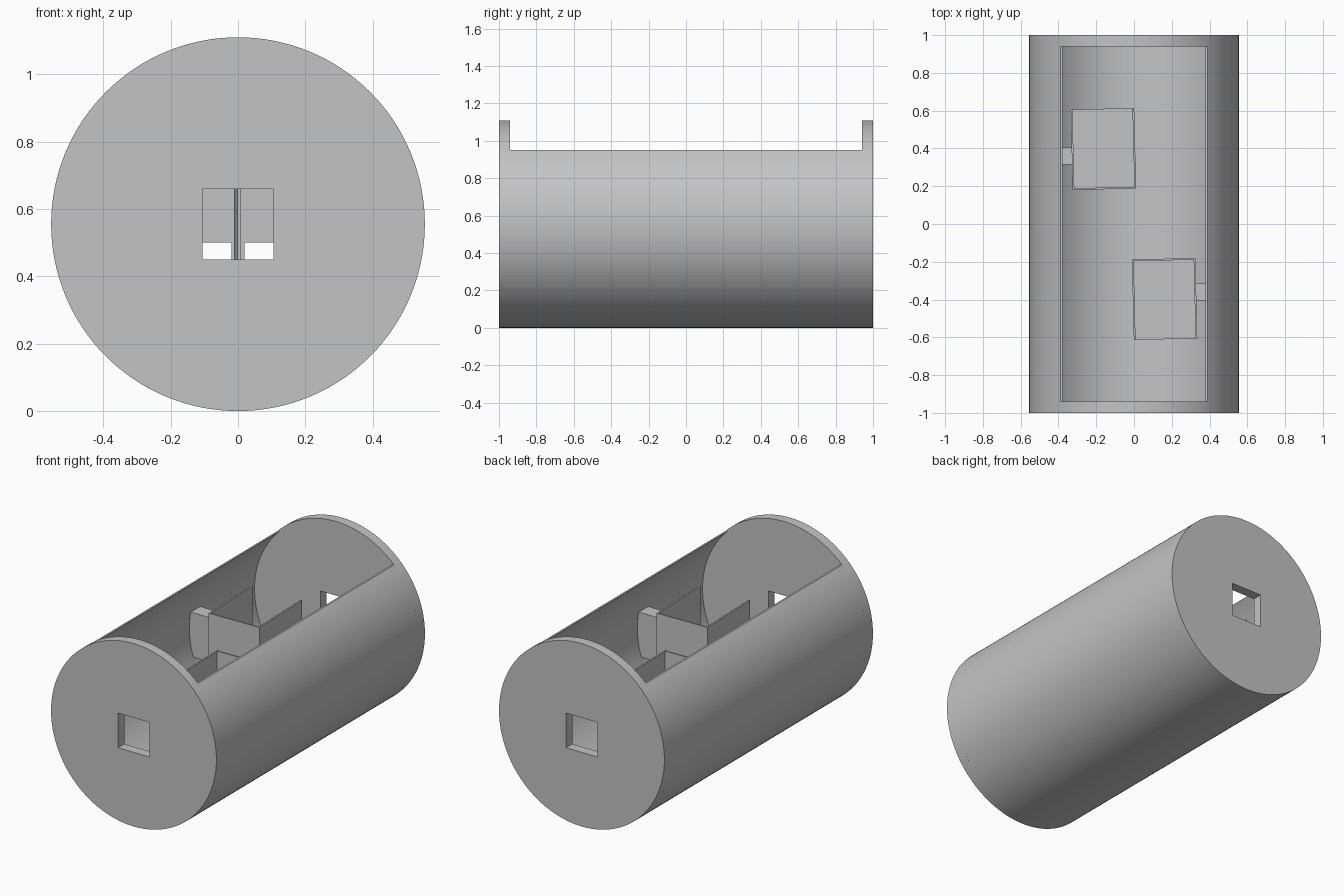
import bpy, bmesh, math
from mathutils import Matrix

if "Cube" in bpy.data.objects:
    bpy.data.objects.remove(bpy.data.objects["Cube"])

R, INNER, MID = 0.555, 0.547, 0.555   # outer radius, inner radius, axis height
CAP = 0.06                            # end disc thickness
RIM = 0.95                            # height of the open top edge

grey = bpy.data.materials.new("plain_grey")
grey.use_nodes = True
grey.diffuse_color = (0.55, 0.55, 0.55, 1)
grey.node_tree.nodes["Principled BSDF"].inputs["Base Color"].default_value = grey.diffuse_color


def arc(radius, a0, a1, steps):
    """Points of an arc round the cylinder axis, in the xz plane."""
    angles = [a0 + (a1 - a0) * i / steps for i in range(steps + 1)]
    return [(radius * math.cos(a), MID + radius * math.sin(a)) for a in angles]


def rect(x0, x1, z0, z1):
    return [(x0, z0), (x1, z0), (x1, z1), (x0, z1)]


def add_slab(bm, loops, y0, y1, matrix=Matrix()):
    """Fill xz outlines (first outside, others holes) and extrude from y0 to y1."""
    part = bmesh.new()
    for loop in loops:
        verts = [part.verts.new((x, y0, z)) for x, z in loop]
        for a, b in zip(verts, verts[1:] + verts[:1]):
            part.edges.new((a, b))
    bmesh.ops.triangle_fill(part, edges=part.edges[:], use_beauty=True)
    moved = bmesh.ops.extrude_face_region(part, geom=part.faces[:], use_keep_orig=True)
    verts = [g for g in moved["geom"] if isinstance(g, bmesh.types.BMVert)]
    bmesh.ops.translate(part, verts=verts, vec=(0, y1 - y0, 0))
    bmesh.ops.recalc_face_normals(part, faces=part.faces[:])
    part.transform(matrix)
    temp = bpy.data.meshes.new("temp")
    part.to_mesh(temp)
    part.free()
    bm.from_mesh(temp)
    bpy.data.meshes.remove(temp)


def finish(name, bm):
    mesh = bpy.data.meshes.new(name)
    bm.to_mesh(mesh)
    bm.free()
    mesh.materials.append(grey)
    obj = bpy.data.objects.new(name, mesh)
    bpy.context.collection.objects.link(obj)
    bpy.ops.object.select_all(action="DESELECT")
    obj.select_set(True)
    bpy.context.view_layer.objects.active = obj
    bpy.ops.object.shade_smooth_by_angle(angle=math.radians(30))
    return obj


# Thin tube wall, open along the top
out_a = math.asin((RIM - MID) / R)
in_a = math.asin((RIM - MID) / INNER)
profile = (arc(R, math.pi - out_a, 2 * math.pi + out_a, 96)
           + arc(INNER, 2 * math.pi + in_a, math.pi - in_a, 96))
bm = bmesh.new()
add_slab(bm, [profile], CAP - 1, 1 - CAP)
finish("tube_wall", bm)

# Mount size, in its own frame
HW, HL, T = 0.168, 0.213, 0.009
BOTTOM, TOP = 0.28, 0.757
u_shape = [(-HW, TOP), (-HW, BOTTOM), (HW, BOTTOM), (HW, TOP),
           (HW - T, TOP), (HW - T, BOTTOM + T), (T - HW, BOTTOM + T), (T - HW, TOP)]
tilt = Matrix.Translation((-0.162, 0.397, 0)) @ Matrix.Rotation(math.radians(1.4), 4, "Z")

# Bracket outline: curved end against the tube wall
top_a, low_a = math.asin(0.1 / INNER), math.asin(0.17 / INNER)
bracket = arc(INNER, math.pi - top_a, math.pi + low_a, 12)
bracket += [(-0.327, bracket[-1][1]), (-0.327, bracket[0][1])]

for place, angle in (("rear", 0), ("front", math.pi)):
    turn = Matrix.Rotation(angle, 4, "Z")

    # End disc with a square window
    bm = bmesh.new()
    disc = arc(R, 0, 2 * math.pi, 128)[:-1]
    add_slab(bm, [disc, rect(-0.105, 0.105, 0.45, 0.66)], 1 - CAP, 1, turn)
    finish(place + "_end_disc", bm)

    # Open box mount: floor and sides, then the end wall with its slot
    bm = bmesh.new()
    add_slab(bm, [u_shape], T - HL, HL, turn @ tilt)
    add_slab(bm, [rect(-HW, HW, BOTTOM, TOP), rect(0.03 - HW, HW - 0.03, 0.31, 0.5)],
             -HL, T - HL, turn @ tilt)
    finish(place + "_box_mount", bm)

    # Bracket holding the mount to the tube
    bm = bmesh.new()
    add_slab(bm, [bracket], 0.315, 0.405, turn)
    finish(place + "_bracket", bm)
